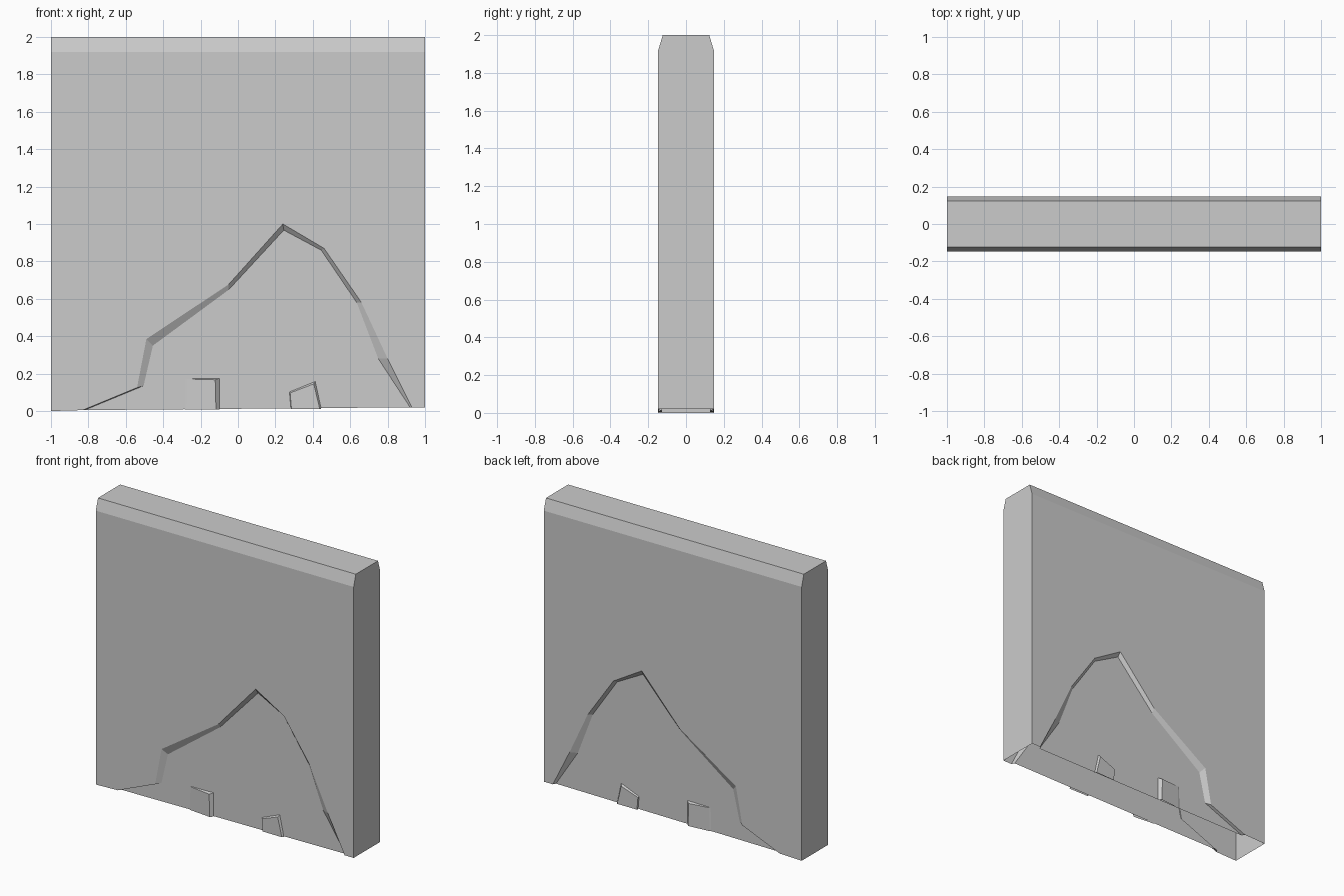
import bpy, bmesh

if "Cube" in bpy.data.objects:
    bpy.data.objects.remove(bpy.data.objects["Cube"])

Y, YTOP, YIN = 0.147, 0.123, 0.127   # half thickness, at the top, at the recess
ZC = 1.92                            # start of top chamfer
ZL, ZR = 0.0, 0.02                   # slightly uneven bottom edge


def make(name, faces):
    """Front half from polygons, mirrored to the back."""
    bm = bmesh.new()
    for pts in faces:
        bm.faces.new([bm.verts.new(p) for p in pts])
    bmesh.ops.remove_doubles(bm, verts=bm.verts, dist=0.0005)
    mesh = bpy.data.meshes.new(name)
    bm.to_mesh(mesh)
    bm.free()
    ob = bpy.data.objects.new(name, mesh)
    bpy.context.collection.objects.link(ob)
    mod = ob.modifiers.new("mirror", 'MIRROR')
    mod.use_axis = (False, True, False)
    return ob


def band(a, b):
    """Quads between two matching point rows."""
    return [(a[i], b[i], b[i + 1], a[i + 1]) for i in range(len(a) - 1)]


# Broken plaster outline: outer edge on the wall, inner edge in the recess
outer = [(-.83, .005), (-.54, .125), (-.49, .385), (-.05, .677), (.24, 1.0),
         (.46, .87), (.66, .58), (.80, .28), (.93, .02)]
inner = [(-.82, .005), (-.505, .135), (-.455, .35), (-.05, .648), (.245, .967),
         (.445, .86), (.635, .58), (.75, .28), (.92, .02)]
out3 = [(x, -Y, z) for x, z in outer]
in3 = [(x, -YIN, z) for x, z in inner]

# Plaster wall shell, open underneath: front, chamfer, top and both ends
front = [(-1, -Y, ZL)] + out3 + [(1, -Y, ZR), (1, -Y, ZC), (-1, -Y, ZC)]
faces = [front[::1]]
faces.append([(-1, -Y, ZC), (1, -Y, ZC), (1, -YTOP, 2), (-1, -YTOP, 2)])
faces.append([(-1, -YTOP, 2), (1, -YTOP, 2), (1, 0, 2), (-1, 0, 2)])
for x, zb in ((1, ZR), (-1, ZL)):
    end = [(x, -Y, zb), (x, 0, zb), (x, 0, 2), (x, -YTOP, 2), (x, -Y, ZC)]
    faces.append(end if x > 0 else end[::-1])
# The outline runs left to right over the hole, so the wall polygon is anticlockwise from the front
faces += band(out3, in3)
faces.append(in3[::-1])
make("plaster_wall", faces)


# Exposed bricks standing slightly out of the recess
def brick(name, base, face):
    b = [(x, -YIN, z) for x, z in base]
    f = [(x, -YIN - d, z) for x, z, d in face]
    make(name, [f] + band(b, f))


brick("left_brick",
      [(-.28, .008), (-.10, .008), (-.10, .175), (-.28, .172), (-.28, .008)][1:4] + [(-.285, .008)],
      [(-.118, .008, .019), (-.122, .167, .019), (-.27, .171, .004), (-.275, .008, .004)])
brick("right_brick",
      [(.445, .012), (.413, .158), (.275, .102), (.283, .01)],
      [(.437, .012, .012), (.405, .145, .012), (.279, .097, .008), (.286, .01, .008)])
